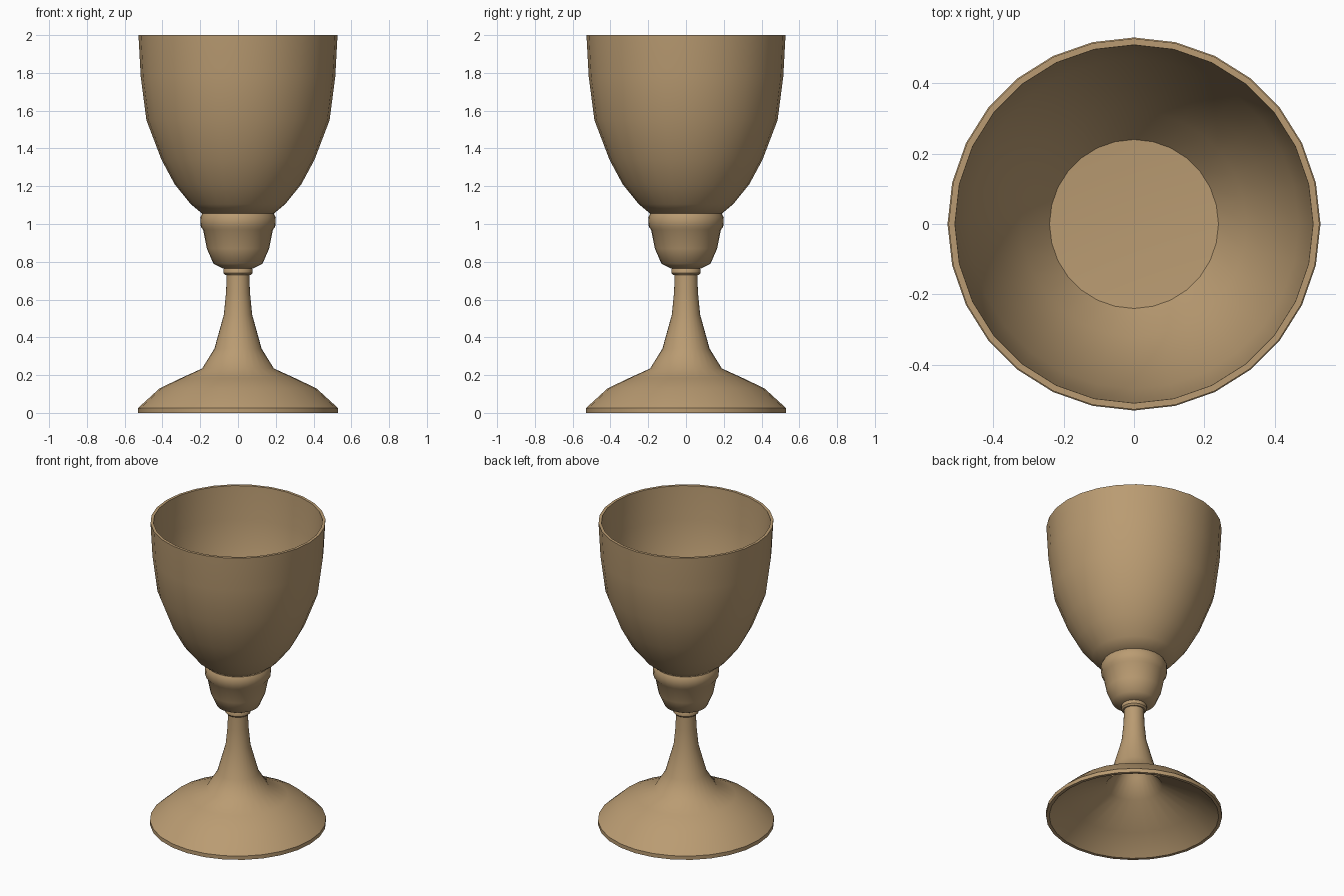
import bpy
import bmesh
import math

cube = bpy.data.objects.get("Cube")
if cube:
    bpy.data.objects.remove(cube, do_unlink=True)

SIDES = 28

wood = bpy.data.materials.new("tan_wood")
wood.use_nodes = True
TAN = (0.49, 0.33, 0.168, 1)
wood.diffuse_color = TAN
wood.node_tree.nodes["Principled BSDF"].inputs["Base Color"].default_value = TAN


def turn(name, profile):
    """Turn a (radius, height) profile around z; radius 0 closes an end."""
    bm = bmesh.new()
    verts = [bm.verts.new((r, 0, z)) for r, z in profile]
    edges = [bm.edges.new(pair) for pair in zip(verts, verts[1:])]
    bmesh.ops.spin(bm, geom=verts + edges, cent=(0, 0, 0), axis=(0, 0, 1),
                   angle=math.tau, steps=SIDES, use_duplicate=False)
    bmesh.ops.remove_doubles(bm, verts=bm.verts, dist=0.0005)
    bmesh.ops.recalc_face_normals(bm, faces=bm.faces)
    mesh = bpy.data.meshes.new(name)
    bm.to_mesh(mesh)
    bm.free()
    mesh.materials.append(wood)
    obj = bpy.data.objects.new(name, mesh)
    bpy.context.collection.objects.link(obj)
    bpy.ops.object.select_all(action="DESELECT")
    obj.select_set(True)
    bpy.context.view_layer.objects.active = obj
    bpy.ops.object.shade_smooth_by_angle(angle=math.radians(40))
    return obj


# Hollow foot flowing into the stem, closed at both ends of the profile
turn("foot_and_stem", [
    (0, 0.48), (0.04, 0.44), (0.10, 0.32), (0.17, 0.21), (0.39, 0.11),
    (0.51, 0.0), (0.53, 0.0), (0.53, 0.025), (0.415, 0.13), (0.30, 0.185),
    (0.19, 0.235), (0.125, 0.34), (0.075, 0.52), (0.063, 0.64),
    (0.06, 0.74), (0, 0.74)])

# Thin ring between stem and knop
turn("stem_ring", [
    (0, 0.73), (0.068, 0.73), (0.077, 0.74), (0.077, 0.76),
    (0.068, 0.775), (0, 0.775)])

# Small cup-shaped knop with a rounded lip
turn("knop", [
    (0, 0.765), (0.08, 0.765), (0.13, 0.79), (0.165, 0.87), (0.185, 0.97),
    (0.197, 0.985), (0.2, 1.035), (0.19, 1.055), (0, 1.06)])

# Drinking bowl with a thin wall and flat floor inside
turn("bowl", [
    (0, 1.055), (0.19, 1.055), (0.25, 1.105), (0.335, 1.21), (0.405, 1.34),
    (0.485, 1.55), (0.515, 1.78), (0.527, 2.0), (0.509, 2.0),
    (0.498, 1.78), (0.468, 1.56), (0.388, 1.35), (0.32, 1.225),
    (0.24, 1.125), (0, 1.11)])
